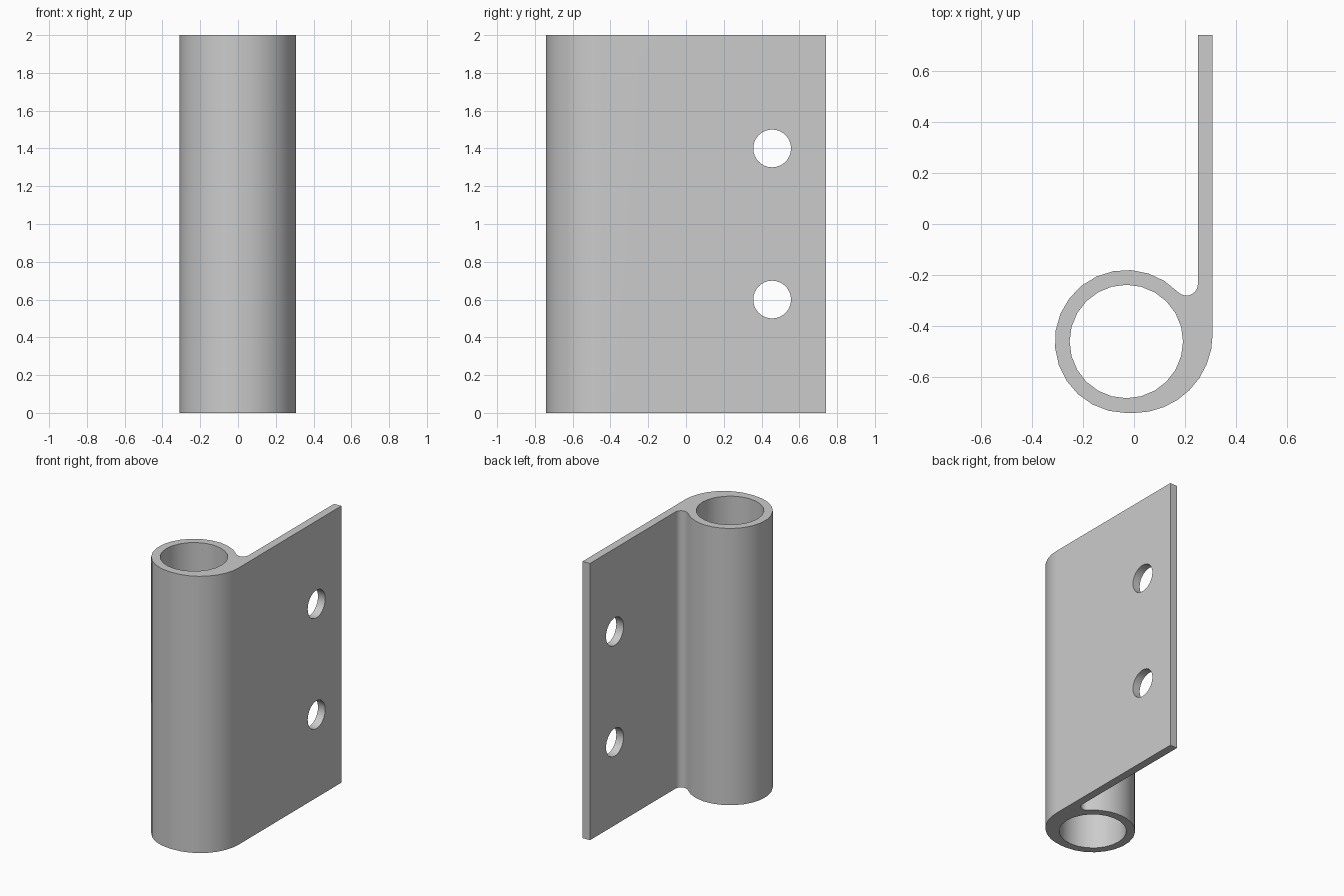
import bpy, bmesh
from math import sin, cos, radians, sqrt, atan2, degrees
from mathutils import Matrix, Vector

if "Cube" in bpy.data.objects:
    bpy.data.objects.remove(bpy.data.objects["Cube"])

HEIGHT = 2.0
BARREL = Vector((-0.03, -0.46))
R_OUT, R_IN = 0.28, 0.222
X_IN, X_OUT, Y_BACK = 0.25, 0.308, 0.74
R_BEND, R_FILLET = 0.308, 0.045

steel = bpy.data.materials.new("grey_steel")
steel.use_nodes = True
grey = (0.6, 0.6, 0.6, 1)
steel.diffuse_color = grey
steel.node_tree.nodes["Principled BSDF"].inputs["Base Color"].default_value = grey


def arc(centre, radius, start, end, steps):
    angles = [radians(start + (end - start) * i / steps) for i in range(steps + 1)]
    return [(centre[0] + radius * cos(a), centre[1] + radius * sin(a)) for a in angles]


def to_object(bm, name):
    mesh = bpy.data.meshes.new(name)
    bmesh.ops.recalc_face_normals(bm, faces=bm.faces)
    bm.to_mesh(mesh)
    bm.free()
    obj = bpy.data.objects.new(name, mesh)
    bpy.context.collection.objects.link(obj)
    mesh.materials.append(steel)
    return obj


def cylinder(name, radius, depth, segments, matrix):
    bm = bmesh.new()
    bmesh.ops.create_cone(bm, cap_ends=True, segments=segments, radius1=radius,
                          radius2=radius, depth=depth, matrix=matrix)
    obj = to_object(bm, name)
    obj.hide_render = True
    return obj


# Fillet is tangent to both the barrel and the inner leaf face
fx = X_IN - R_FILLET
dx = fx - BARREL.x
dy = sqrt((R_OUT + R_FILLET) ** 2 - dx ** 2)
fillet = (fx, BARREL.y + dy)
touch = degrees(atan2(dy, dx))

# Outline: leaf, outer bend, barrel, fillet
outline = [(X_IN, Y_BACK), (X_OUT, Y_BACK)]
outline += arc((X_OUT - R_BEND, -0.74 + R_BEND), R_BEND, 0, -90, 8)
outline += arc(BARREL, R_OUT, -90, touch - 360, 16)
outline += arc(fillet, R_FILLET, touch + 180, 360, 7)

bm = bmesh.new()
face = bm.faces.new([bm.verts.new((x, y, 0)) for x, y in outline])
top = bmesh.ops.extrude_face_region(bm, geom=[face])["geom"]
bmesh.ops.translate(bm, vec=(0, 0, HEIGHT),
                    verts=[v for v in top if isinstance(v, bmesh.types.BMVert)])
leaf = to_object(bm, "hinge_leaf")

# Pin bore and screw holes
cutters = [cylinder("pin_bore_cutter", R_IN, 3, 24,
                    Matrix.Translation((BARREL.x, BARREL.y, 1)))]
for z in (0.6, 1.4):
    cutters.append(cylinder("screw_hole_cutter", 0.1, 0.3, 32,
                            Matrix.Translation((0.28, 0.456, z))
                            @ Matrix.Rotation(radians(90), 4, "Y")))

bpy.context.view_layer.objects.active = leaf
for cutter in cutters:
    cut = leaf.modifiers.new("cut", "BOOLEAN")
    cut.object, cut.solver = cutter, "EXACT"
    bpy.ops.object.modifier_apply(modifier=cut.name)
    bpy.data.objects.remove(cutter)

# Smooth curved walls, crisp rims
bpy.ops.object.select_all(action="DESELECT")
leaf.select_set(True)
bpy.ops.object.shade_smooth_by_angle(angle=radians(35))
weighted = leaf.modifiers.new("even_shading", "WEIGHTED_NORMAL")
weighted.keep_sharp = True
